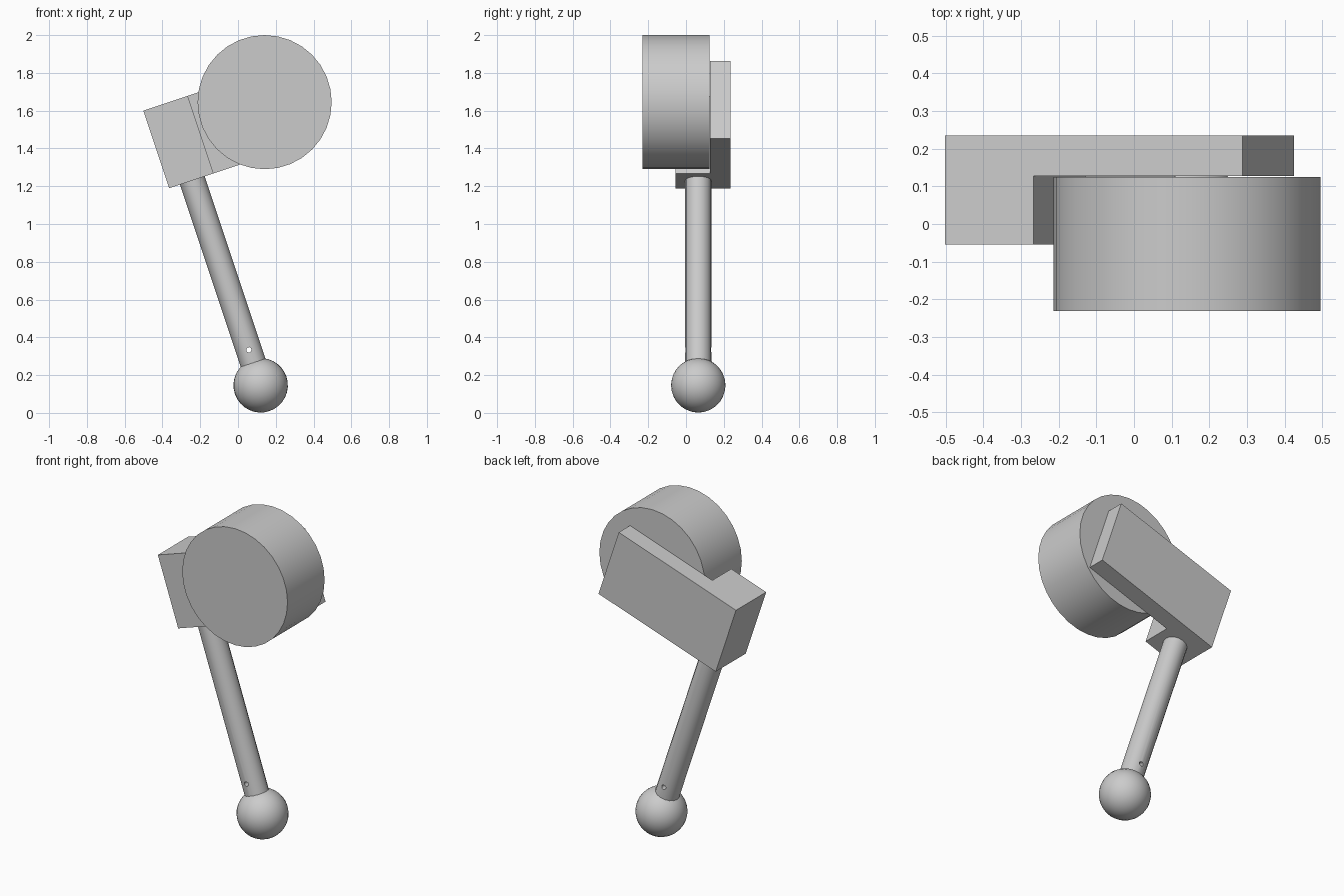
import bpy, math
from mathutils import Matrix, Vector

cube = bpy.data.objects.get("Cube")
if cube:
    bpy.data.objects.remove(cube, do_unlink=True)

grey = bpy.data.materials.new("plain grey")
grey.use_nodes = True
COLOUR = (0.6, 0.6, 0.6, 1)
grey.diffuse_color = COLOUR
grey.node_tree.nodes["Principled BSDF"].inputs["Base Color"].default_value = COLOUR

TILT = math.atan(1 / 3)          # lean of the whole handle assembly
BALL = Vector((0.12, 0.065, 0.146))
# Handle frame: origin at the ball, local z up the shaft
FRAME = Matrix.Translation(BALL) @ Matrix.Rotation(-TILT, 4, 'Y')


def finish(name, smooth=False):
    ob = bpy.context.object
    ob.name = name
    ob.data.materials.append(grey)
    if smooth:
        bpy.ops.object.shade_smooth_by_angle(angle=math.radians(40))
    return ob


def box(name, low, high):
    """Box between two corners in the handle frame."""
    low, high = Vector(low), Vector(high)
    bpy.ops.mesh.primitive_cube_add(size=1)
    ob = finish(name)
    ob.data.transform(Matrix.Translation((low + high) / 2) @ Matrix.Diagonal(high - low).to_4x4())
    ob.matrix_world = FRAME
    return ob


def cylinder(name, radius, depth, sides, matrix, smooth=True):
    bpy.ops.mesh.primitive_cylinder_add(radius=radius, depth=depth, vertices=sides)
    ob = finish(name, smooth)
    ob.matrix_world = matrix
    return ob


ALONG_Y = Matrix.Rotation(math.pi / 2, 4, 'X')

# Round drum facing the front
cylinder("drum", 0.355, 0.357, 32, Matrix.Translation((0.141, -0.053, 1.645)) @ ALONG_Y)

# Mounting block and the long plate behind the drum
box("mounting_block", (-0.13, -0.12, 1.143), (0.118, 0.17, 1.576))
box("back_plate", (0.118, 0.062, 1.143), (0.703, 0.17, 1.576))

# Shaft with a small cross hole near the ball
shaft = cylinder("shaft", 0.069, 1.143, 16, FRAME @ Matrix.Translation((0, 0, 0.5715)))
hole = cylinder("hole_cutter", 0.014, 0.4, 12,
                FRAME @ Matrix.Translation((0, 0, 0.198)) @ ALONG_Y, False)
hole.hide_render = True
hole.hide_viewport = True
hole.display_type = 'WIRE'
cut = shaft.modifiers.new("cross_hole", 'BOOLEAN')
cut.operation = 'DIFFERENCE'
cut.solver = 'EXACT'
cut.object = hole

# Ball knob
bpy.ops.mesh.primitive_uv_sphere_add(radius=0.144, segments=32, ring_count=16)
finish("ball_knob", True).matrix_world = FRAME
